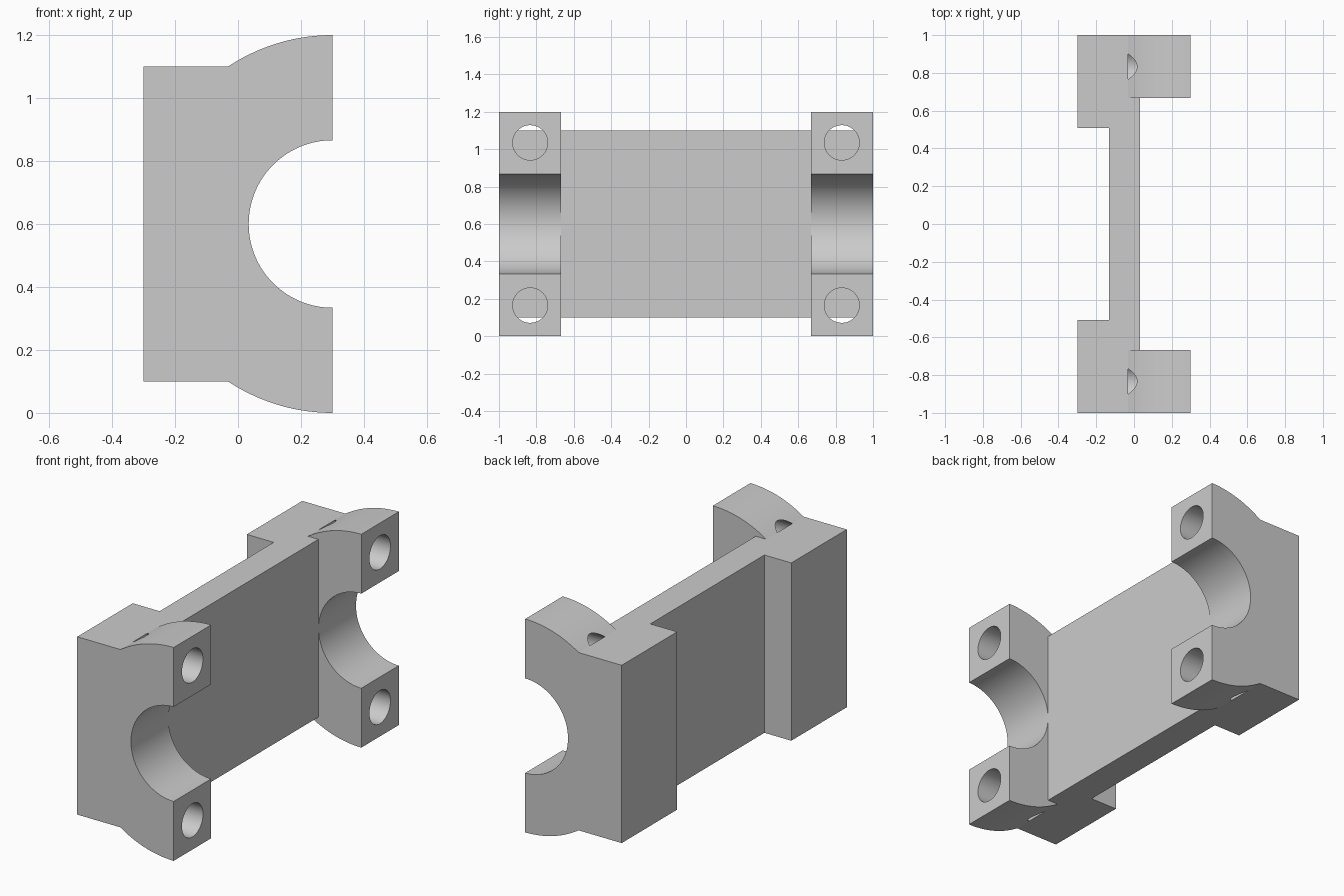
import bpy, bmesh, math
from mathutils import Matrix

if "Cube" in bpy.data.objects:
    bpy.data.objects.remove(bpy.data.objects["Cube"])

CZ, OUTER, BORE, FACE_X = 0.6, 0.6, 0.266, 0.3   # shared arc centre lies on the mating face
WEB_FRONT, WEB_BACK = 0.033, -0.133
END_IN, PAD_IN = 0.667, 0.507

grey = bpy.data.materials.new("light grey")
grey.diffuse_color = (0.6, 0.6, 0.6, 1)
grey.use_nodes = True
grey.node_tree.nodes["Principled BSDF"].inputs["Base Color"].default_value = grey.diffuse_color


def add_object(name, bm):
    bmesh.ops.recalc_face_normals(bm, faces=bm.faces)
    me = bpy.data.meshes.new(name)
    bm.to_mesh(me)
    bm.free()
    me.materials.append(grey)
    ob = bpy.data.objects.new(name, me)
    bpy.context.collection.objects.link(ob)
    return ob


def box(name, x0, x1, y0, y1, z0, z1):
    bm = bmesh.new()
    m = Matrix.Translation(((x0 + x1) / 2, (y0 + y1) / 2, (z0 + z1) / 2))
    m = m @ Matrix.Diagonal((x1 - x0, y1 - y0, z1 - z0, 1))
    bmesh.ops.create_cube(bm, size=1, matrix=m)
    return add_object(name, bm)


def arc(r, a0, a1, n):
    return [(FACE_X + r * math.cos(a0 + (a1 - a0) * i / n),
             CZ + r * math.sin(a0 + (a1 - a0) * i / n)) for i in range(n + 1)]


# Side profile: flat back, curved shoulders, half-round bore
shoulder = math.asin(0.5 / OUTER)
top = arc(OUTER, math.pi / 2, math.pi - shoulder, 24)
bottom = arc(OUTER, math.pi + shoulder, math.pi * 1.5, 24)
bore = arc(BORE, math.pi * 1.5, math.pi / 2, 64)
profile = top + [(-0.3, 1.1), (-0.3, 0.1)] + bottom + bore

bm = bmesh.new()
face = bm.faces.new([bm.verts.new((x, -1, z)) for x, z in profile])
ext = bmesh.ops.extrude_face_region(bm, geom=[face])
bmesh.ops.translate(bm, vec=(0, 2, 0),
                    verts=[v for v in ext["geom"] if isinstance(v, bmesh.types.BMVert)])
bracket = add_object("bearing_bracket", bm)

# Cutters that leave the thin web between the two ends
cutters = [
    box("front_cutter", WEB_FRONT, 0.5, -END_IN, END_IN, -0.2, 1.4),
    box("back_cutter", -0.5, WEB_BACK, -PAD_IN, PAD_IN, -0.2, 1.4),
    box("top_cutter", -0.1, 0.2, -END_IN, END_IN, 1.1, 1.4),
    box("bottom_cutter", -0.1, 0.2, -END_IN, END_IN, -0.2, 0.1),
]

# Blind bolt holes, which break out through the shoulders
for y in (-0.833, 0.833):
    for z in (CZ - 0.435, CZ + 0.435):
        bm = bmesh.new()
        x0, x1 = -0.032, 0.4
        m = Matrix.Translation(((x0 + x1) / 2, y, z)) @ Matrix.Rotation(math.pi / 2, 4, 'Y')
        bmesh.ops.create_cone(bm, cap_ends=True, segments=48, radius1=0.0935,
                              radius2=0.0935, depth=x1 - x0, matrix=m)
        cutters.append(add_object("bolt_hole_cutter", bm))

for c in cutters:
    mod = bracket.modifiers.new(c.name, 'BOOLEAN')
    mod.operation, mod.solver, mod.object = 'DIFFERENCE', 'EXACT', c

# Apply the cuts and clear the cutters away
bpy.context.view_layer.objects.active = bracket
bpy.ops.object.select_all(action='DESELECT')
bracket.select_set(True)
for c in cutters:
    bpy.ops.object.modifier_apply(modifier=c.name)
for c in cutters:
    bpy.data.objects.remove(c)
bpy.ops.object.shade_smooth_by_angle(angle=math.radians(20))
